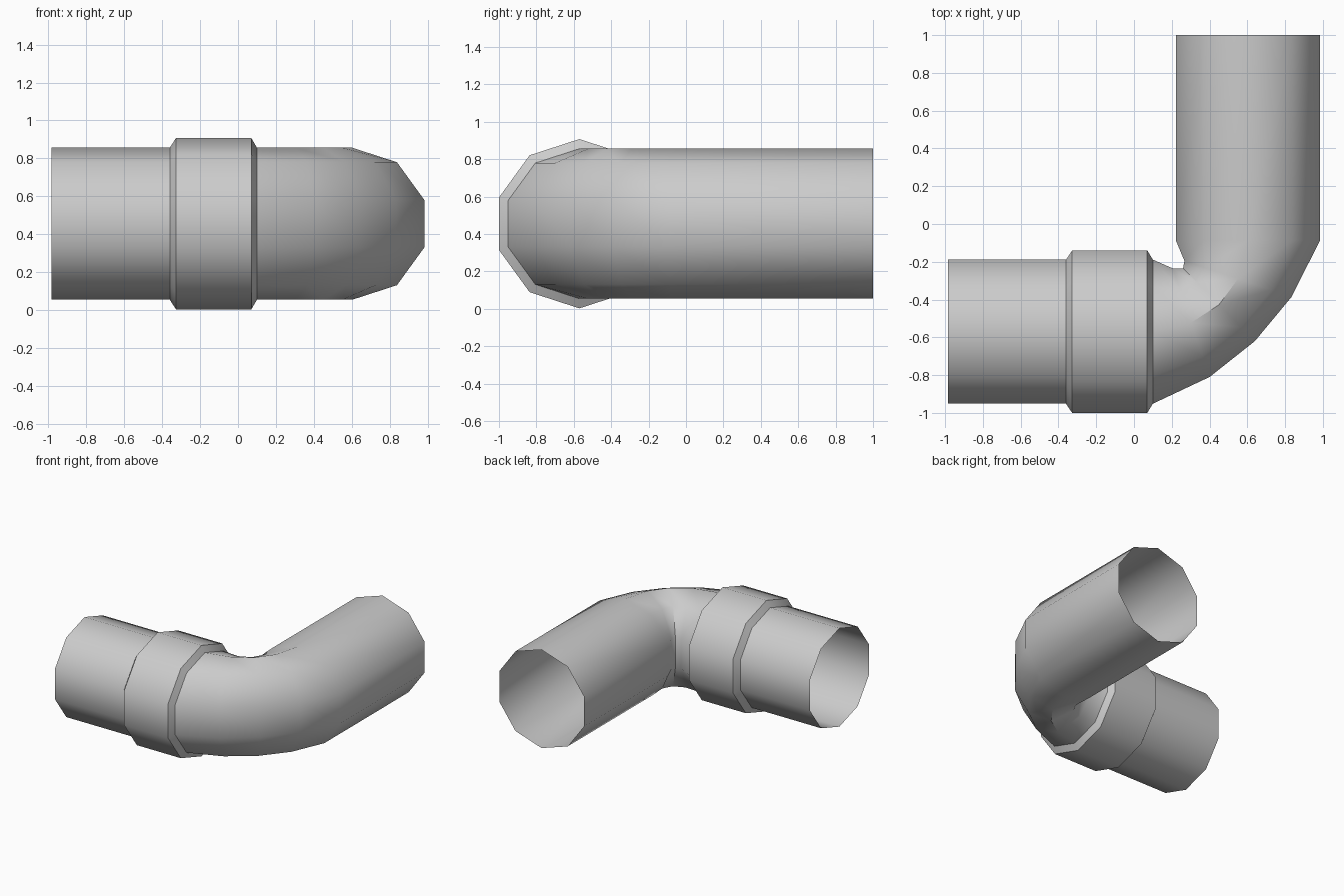
import bpy, bmesh, math
from mathutils import Vector

if "Cube" in bpy.data.objects:
    bpy.data.objects.remove(bpy.data.objects["Cube"])

SIDES, CZ, CY, CX = 10, 0.455, -0.57, 0.603
FLAT = math.cos(math.radians(18))  # flat-to-flat factor of a decagon


def ring(center, side, height):
    """Decagon with a vertex at the top; side is the horizontal half axis."""
    pts = []
    for k in range(SIDES):
        a = math.pi / 2 - 2 * math.pi * k / SIDES
        pts.append(Vector((center[0], center[1], CZ)) + side * math.cos(a)
                   + Vector((0, 0, height * math.sin(a))))
    return pts


def straight_x(x, r):
    return ring((x, CY), Vector((0, -r, 0)), r)


def straight_y(y, r):
    return ring((CX, y), Vector((r, 0, 0)), r)


def squeezed(outer, inner):
    o, i = Vector((*outer, 0)), Vector((*inner, 0))
    return ring((o + i) / 2, (o - i) / (2 * FLAT), 0.401)


def skin(name, rings):
    bm = bmesh.new()
    loops = [[bm.verts.new(p) for p in r] for r in rings]
    for a, b in zip(loops, loops[1:]):
        for k in range(SIDES):
            n = (k + 1) % SIDES
            bm.faces.new((a[k], a[n], b[n], b[k]))
    bmesh.ops.recalc_face_normals(bm, faces=bm.faces)
    # make the open tube's normals face away from its axis
    f = bm.faces[0]
    mid = sum(rings[0], Vector()) / SIDES
    radial = f.calc_center_median() - mid
    if f.normal.dot(radial) < 0:
        bmesh.ops.reverse_faces(bm, faces=bm.faces)
    me = bpy.data.meshes.new(name)
    bm.to_mesh(me)
    bm.free()
    ob = bpy.data.objects.new(name, me)
    bpy.context.collection.objects.link(ob)
    bpy.ops.object.select_all(action='DESELECT')
    ob.select_set(True)
    bpy.context.view_layer.objects.active = ob
    bpy.ops.object.shade_smooth_by_angle(angle=math.radians(45))


R, RC = 0.401, 0.4525

# short open pipe
skin("short_pipe", [straight_x(-0.985, R), straight_x(-0.36, R)])

# chamfered collar
skin("collar", [straight_x(-0.36, R), straight_x(-0.327, RC),
                straight_x(0.07, RC), straight_x(0.10, R)])

# elbow pinched on its inner side, running into the long open pipe
skin("elbow_and_long_pipe", [
    straight_x(0.10, R),
    squeezed((0.40, -0.81), (0.205, -0.235)),
    squeezed((0.64, -0.62), (0.26, -0.235)),
    squeezed((0.835, -0.385), (0.267, -0.195)),
    straight_y(-0.087, R),
    straight_y(1.0, R),
])
